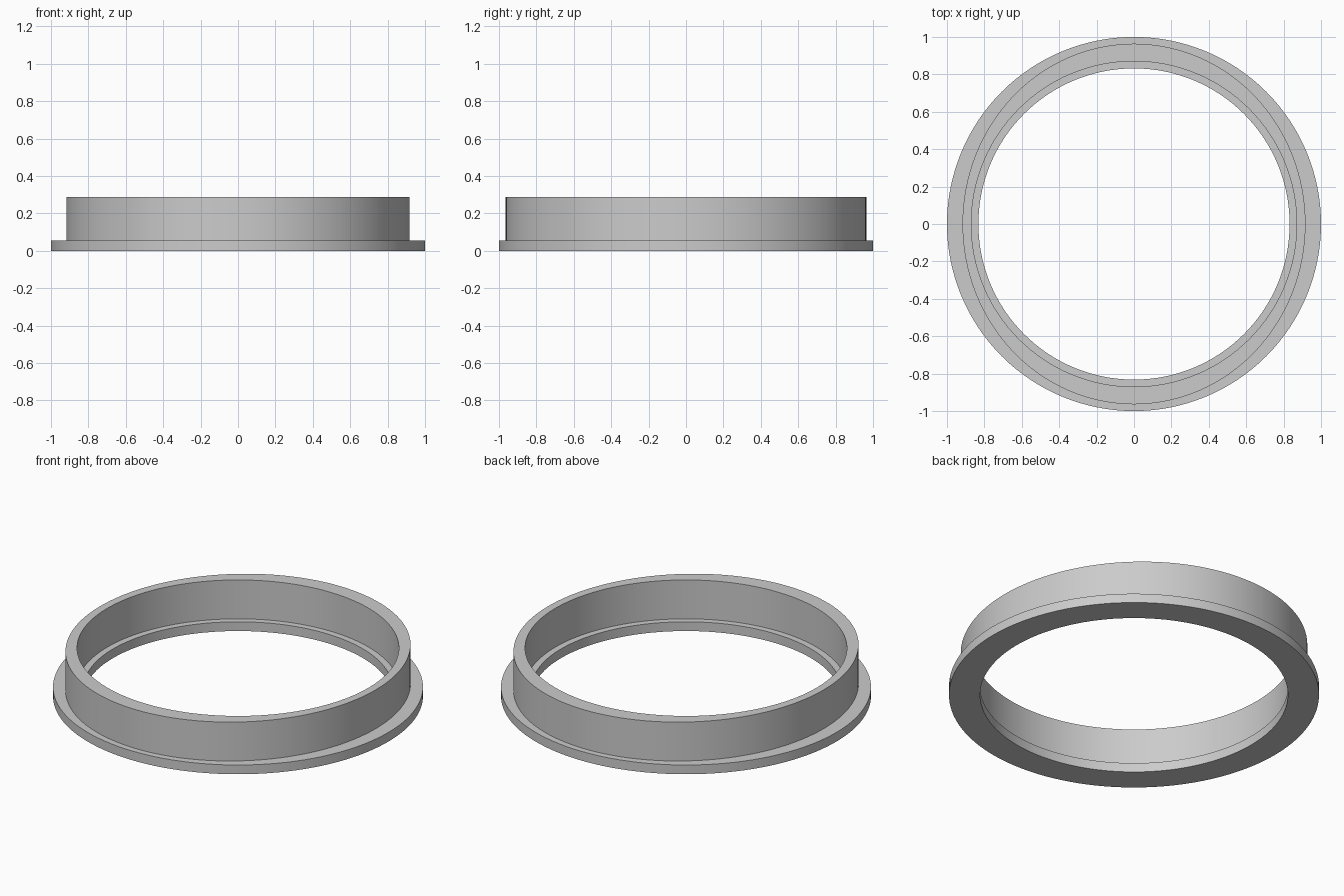
import bpy, bmesh
from math import cos, sin, tau, radians

cube = bpy.data.objects.get("Cube")
if cube:
    bpy.data.objects.remove(cube, do_unlink=True)

SEGMENTS = 128
FLANGE_TOP, COLLAR_TOP = 0.055, 0.287

grey = bpy.data.materials.new("plain grey")
grey.use_nodes = True
grey.diffuse_color = (0.6, 0.6, 0.6, 1)
grey.node_tree.nodes["Principled BSDF"].inputs["Base Color"].default_value = (0.6, 0.6, 0.6, 1)


def lathe(name, profile):
    """Closed ring swept through (x radius, y radius, height) points."""
    bm = bmesh.new()
    loops = []
    for rx, ry, z in profile:
        loops.append([bm.verts.new((rx * cos(tau * i / SEGMENTS), ry * sin(tau * i / SEGMENTS), z))
                      for i in range(SEGMENTS)])
    for a, b in zip(loops, loops[1:] + loops[:1]):
        for i in range(SEGMENTS):
            j = (i + 1) % SEGMENTS
            bm.faces.new((a[i], a[j], b[j], b[i]))
    bmesh.ops.recalc_face_normals(bm, faces=bm.faces)
    mesh = bpy.data.meshes.new(name)
    bm.to_mesh(mesh)
    bm.free()
    mesh.materials.append(grey)
    obj = bpy.data.objects.new(name, mesh)
    bpy.context.collection.objects.link(obj)
    bpy.ops.object.select_all(action="DESELECT")
    obj.select_set(True)
    bpy.context.view_layer.objects.active = obj
    bpy.ops.object.shade_smooth_by_angle(angle=radians(30))
    return obj


# Round base flange, slightly oval collar, round bore with an inner ledge
HOLE, BORE = 0.832, 0.87
COLLAR_X, COLLAR_Y = 0.917, 0.964
lathe("flanged_ring", [
    (HOLE, HOLE, 0),
    (1, 1, 0),
    (1, 1, FLANGE_TOP),
    (COLLAR_X, COLLAR_Y, FLANGE_TOP),
    (COLLAR_X, COLLAR_Y, COLLAR_TOP),
    (BORE, BORE, COLLAR_TOP),
    (BORE, BORE, FLANGE_TOP),
    (HOLE, HOLE, FLANGE_TOP),
])
